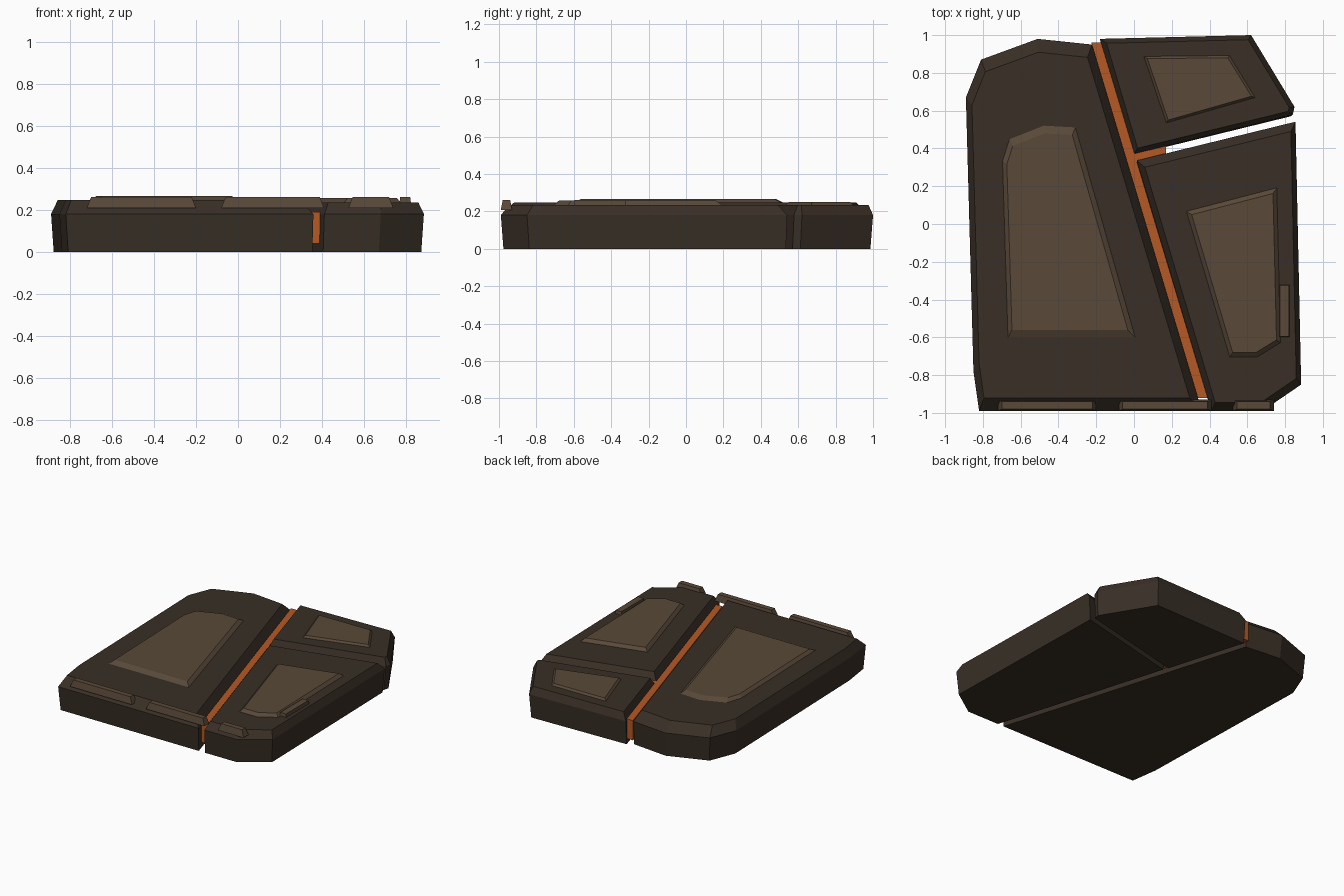
import bpy, bmesh
from mathutils import Vector
from mathutils.geometry import intersect_line_line

cube = bpy.data.objects.get("Cube")
if cube:
    bpy.data.objects.remove(cube, do_unlink=True)


def material(name, *color):
    mat = bpy.data.materials.new(name)
    mat.use_nodes = True
    mat.diffuse_color = (*color, 1)
    shader = mat.node_tree.nodes["Principled BSDF"]
    shader.inputs["Base Color"].default_value = mat.diffuse_color
    return mat


dark_stone = material("dark stone", .04, .028, .019)
worn_stone = material("worn stone", .1, .066, .04)
orange_glow = material("orange glow", .46, .1, .017)


def inset(outline, side, end):
    """Move the edges of a counter-clockwise outline inward.
    Edges facing left or right move by side, those facing front or back by end."""
    corners = [Vector((x, y, 0)) for x, y in outline]
    edges = []
    for start, stop in zip(corners, corners[1:] + corners[:1]):
        direction = (stop - start).normalized()
        inward = Vector((-direction.y, direction.x, 0))
        width = side + (end - side) * abs(inward.y)
        edges.append((start + inward * width, stop + inward * width))
    moved = []
    for previous, current in zip(edges[-1:] + edges[:-1], edges):
        crossing = intersect_line_line(*previous, *current)[0]
        moved.append((crossing.x, crossing.y))
    return moved


def loft(name, mat, *rings):
    """Join rings of (outline, height) into a closed flat-faced solid."""
    bm = bmesh.new()
    loops = [[bm.verts.new((x, y, height)) for x, y in outline]
             for outline, height in rings]
    for low, high in zip(loops, loops[1:]):
        for i in range(len(low)):
            bm.faces.new((low[i - 1], low[i], high[i], high[i - 1]))
    bm.faces.new(reversed(loops[0]))
    bm.faces.new(loops[-1])
    mesh = bpy.data.meshes.new(name)
    bm.to_mesh(mesh)
    bm.free()
    mesh.materials.append(mat)
    bpy.context.collection.objects.link(bpy.data.objects.new(name, mesh))


def slab(name, outline, top, side, end):
    foot = [(x * .986, y * .986) for x, y in outline]
    loft(name, dark_stone, (foot, 0), (outline, .18), (inset(outline, side, end), top))


def panel(name, outline, low, high, side, end):
    loft(name, worn_stone, (outline, low), (inset(outline, side, end), high))


def rectangle(left, right, front, back):
    return [(left, front), (right, front), (right, back), (left, back)]


def main_crack(y, offset):
    return .088 - .3 * y + offset, y


def cross_crack(x, offset):
    return x, .352 + .245 * x + offset


# Half the crack widths, and the front edge of the whole floor piece
gap, thin_gap, front = .026, .02, -.99

# Three broken paving slabs with chamfered rims
slab("left_slab",
     [main_crack(front, -gap), main_crack(.95, -gap), (-.51, .98),
      (-.81, .87), (-.89, .67), (-.85, -.78), (-.82, front)],
     top=.247, side=.03, end=.07)
slab("front_right_slab",
     [cross_crack(.015, -thin_gap), main_crack(front, gap), (.68, front),
      (.885, -.85), cross_crack(.855, -thin_gap)],
     top=.235, side=.025, end=.045)
slab("back_right_slab",
     [cross_crack(0, thin_gap), cross_crack(.84, thin_gap), (.85, .62),
      (.62, 1), main_crack(.98, gap)],
     top=.235, side=.028, end=.024)

# Glowing seam filling the main crack, with a short branch
main_seam = [main_crack(-.92, -gap), main_crack(-.92, gap),
             main_crack(.96, gap), main_crack(.96, -gap)]
branch_seam = [cross_crack(0, -thin_gap), cross_crack(.17, -thin_gap),
               cross_crack(.17, thin_gap), cross_crack(0, thin_gap)]
for name, outline in (("main_seam", main_seam), ("branch_seam", branch_seam)):
    loft(name, orange_glow, (outline, .04), (outline, .19))

# Raised worn panel on each slab
panel("left_panel",
      [(-.68, -.625), (.03, -.625), (-.3, .535), (-.48, .545), (-.67, .47), (-.71, .345)],
      low=.235, high=.267, side=.035, end=.065)
panel("front_right_panel",
      [(.5, -.715), (.655, -.715), (.785, -.635), (.765, .205), (.265, .075)],
      low=.225, high=.257, side=.03, end=.035)
panel("back_right_panel",
      [(.165, .525), (.655, .665), (.51, .9), (.04, .895)],
      low=.225, high=.25, side=.025, end=.02)

# Worn strips along the front rim
for place, left, right in (("left", -.72, -.2), ("middle", -.08, .41), ("right", .525, .74)):
    panel(place + "_rim_strip", rectangle(left, right, front, -.93),
          low=.208, high=.26, side=.02, end=.01)

# Small strip near the right edge
panel("side_rim_strip", rectangle(.767, .825, -.6, -.32),
      low=.22, high=.26, side=.005, end=.005)
